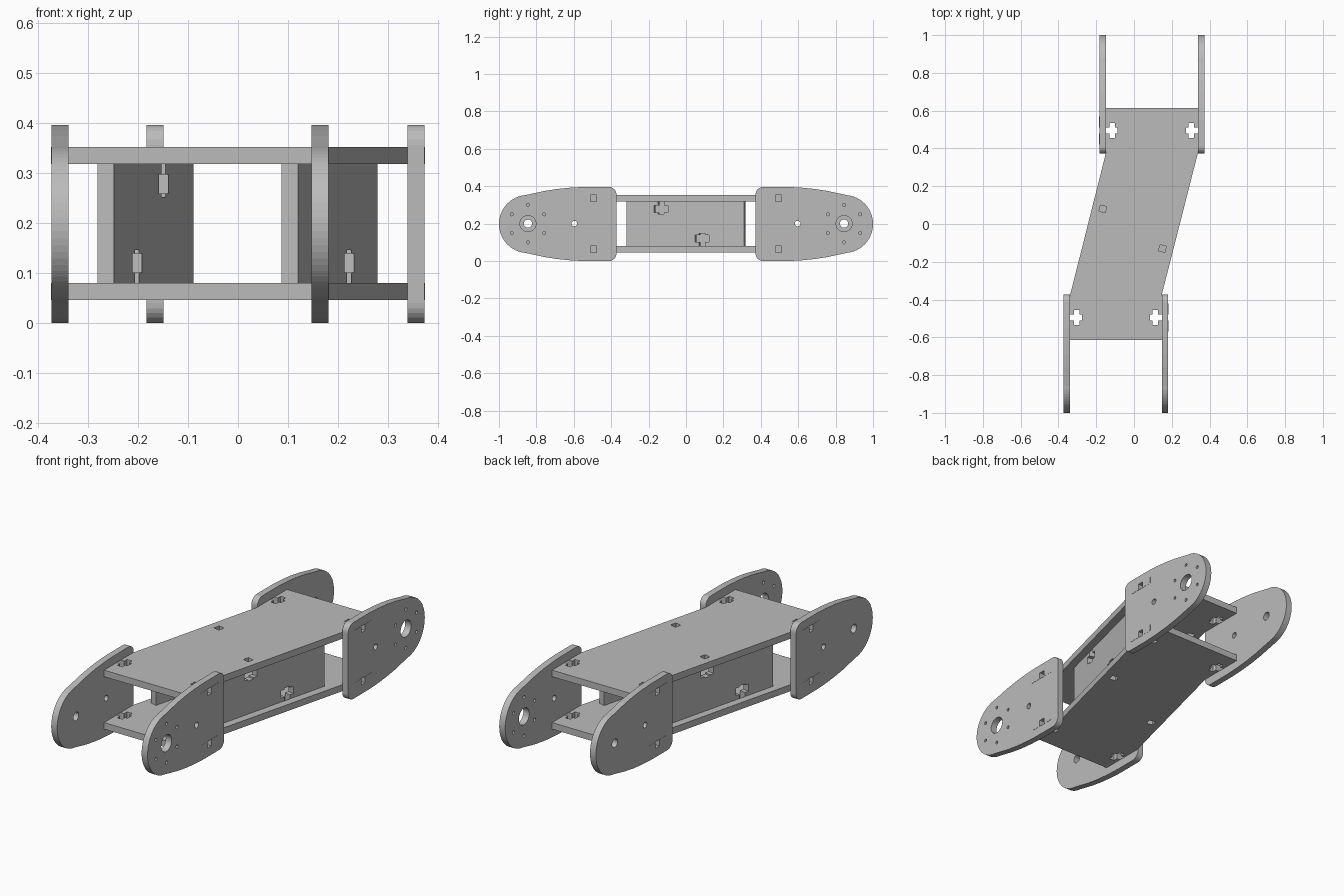
import bpy, bmesh, math
from mathutils import Matrix, Vector

if "Cube" in bpy.data.objects:
    bpy.data.objects.remove(bpy.data.objects["Cube"])

grey = bpy.data.materials.new("plain grey")
grey.use_nodes = True
grey.diffuse_color = (0.5, 0.5, 0.5, 1)
grey.node_tree.nodes["Principled BSDF"].inputs["Base Color"].default_value = (0.5, 0.5, 0.5, 1)

T = 0.034                      # sheet thickness
LEVELS = (0.063, 0.335)        # mid heights of the two decks
LEAN = math.atan(0.252)        # skew of the middle section
SLOT_Y = 0.495


def add_mesh(name, bm):
    bmesh.ops.recalc_face_normals(bm, faces=bm.faces)
    mesh = bpy.data.meshes.new(name)
    bm.to_mesh(mesh)
    bm.free()
    mesh.materials.append(grey)
    obj = bpy.data.objects.new(name, mesh)
    bpy.context.collection.objects.link(obj)
    return obj


def box(name, centre, size, matrix=Matrix()):
    bm = bmesh.new()
    place = matrix @ Matrix.Translation(centre) @ Matrix.Diagonal((*size, 1))
    bmesh.ops.create_cube(bm, size=1, matrix=place)
    return add_mesh(name, bm)


def slab(name, outline, offset):
    """Extrude a closed outline of 3D points along an offset."""
    bm = bmesh.new()
    face = bm.faces.new([bm.verts.new(p) for p in outline])
    new = bmesh.ops.extrude_face_region(bm, geom=[face])["geom"]
    bmesh.ops.translate(bm, vec=offset, verts=[v for v in new if isinstance(v, bmesh.types.BMVert)])
    return add_mesh(name, bm)


def rod(x, y, z, radius):
    bm = bmesh.new()
    place = Matrix.Translation((x, y, z)) @ Matrix.Rotation(math.pi / 2, 4, "Y")
    bmesh.ops.create_cone(bm, cap_ends=True, segments=32, radius1=radius, radius2=radius,
                          depth=0.1, matrix=place)
    return add_mesh("hole_cutter", bm)


def cut(obj, cutters):
    for cutter in cutters:
        cutter.hide_render = True
        mod = obj.modifiers.new("cut", "BOOLEAN")
        mod.operation, mod.solver, mod.object = "DIFFERENCE", "EXACT", cutter
    bpy.context.view_layer.update()
    done = bpy.data.meshes.new_from_object(obj.evaluated_get(bpy.context.evaluated_depsgraph_get()))
    obj.modifiers.clear()
    obj.data = done
    for cutter in cutters:
        bpy.data.objects.remove(cutter)


def arc(cy, cz, r, start, end, steps):
    angles = [math.radians(start + (end - start) * i / steps) for i in range(steps + 1)]
    return [(cy + r * math.cos(a), cz + r * math.sin(a)) for a in angles]


# Side plate outline: rounded inner corners, tapering to a round outer end
upper = [(0.55, 0.198), (0.62, 0.194), (0.69, 0.187), (0.76, 0.176), (0.81, 0.165)]
top_half = arc(0.412, 0.158, 0.04, 180, 90, 6) + upper + arc(0.845, 0, 0.155, 85, 0, 16)
profile = top_half + [(y, -z) for y, z in reversed(top_half[:-1])]

# Four side plates: (end direction, inner face x, outward direction)
joints = [(-1, -0.338, -1), (-1, 0.147, 1), (1, -0.149, -1), (1, 0.338, 1)]
for end, x, out in joints:
    name = ("back" if end > 0 else "front") + ("_left" if out > 0 else "_right")
    plate = slab(name + "_side_plate", [(x, end * y, 0.198 + z) for y, z in profile], (out * T, 0, 0))
    mid = x + out * T / 2
    holes = [rod(mid, end * 0.597, 0.2, 0.015),
             rod(mid, end * 0.845, 0.2, 0.043 if out > 0 else 0.022)]
    if out > 0:
        for i in range(6):
            a = math.radians(30 + 60 * i)
            holes.append(rod(mid, end * 0.845 + 0.1 * math.cos(a), 0.2 + 0.1 * math.sin(a), 0.008))
    for z in LEVELS:
        holes.append(box("bolt_cutter", (mid, end * SLOT_Y, z), (0.1, 0.033, T)))
    cut(plate, holes)
    # Deck tabs reaching through the side plate, either side of each bolt hole
    for z in LEVELS:
        for side in (-1, 1):
            box(name + "_tab", (x + out * (T + 0.001) / 2, end * SLOT_Y + side * 0.046, z),
                (T + 0.001, 0.058, T))


def wall_frame(x):
    return Matrix.Translation((x, 0, 0)) @ Matrix.Rotation(-LEAN, 4, "Z")


# Walls: (name, x, slot position on the lower edge, slot position on the upper edge)
walls = [("right_wall", -0.185, -0.13, 0.08), ("left_wall", 0.183, 0.09, -0.13)]

# Upper and lower decks with bolt-and-nut slots
corner = [(-0.338, -0.615), (0.147, -0.615), (0.147, -0.375)]
outline = corner + [(0.338, 0.375), (0.338, 0.615), (-0.149, 0.615), (-0.149, 0.375), (-0.338, -0.375)]
for level, z in enumerate(LEVELS):
    deck = slab(("lower", "upper")[level] + "_deck", [(x, y, z - T / 2) for x, y in outline], (0, 0, T))
    slots = []
    for end, x, out in joints:
        slots.append(box("bolt_cutter", (x - out * 0.02, end * SLOT_Y, z), (0.084, 0.033, 0.1)))
        slots.append(box("nut_cutter", (x - out * 0.034, end * SLOT_Y, z), (0.029, 0.08, 0.1)))
    for name, x, *spots in walls:
        along = spots[level] / math.cos(LEAN)
        slots.append(box("bolt_cutter", (0, along, z), (T, 0.033, 0.1), wall_frame(x)))
    cut(deck, slots)

# Slanted walls between the decks, slotted at the same spots
LOW, HIGH = LEVELS[0] + T / 2, LEVELS[1] - T / 2
for name, x, *spots in walls:
    frame = wall_frame(x)
    wall = box(name, (0, 0, (LOW + HIGH) / 2), (T, 0.65, HIGH - LOW), frame)
    slots = []
    for edge, up, spot in zip((LOW, HIGH), (1, -1), spots):
        along = spot / math.cos(LEAN)
        slots.append(box("bolt_cutter", (0, along, edge + up * 0.023), (0.1, 0.033, 0.086), frame))
        slots.append(box("nut_cutter", (0, along, edge + up * 0.04), (0.1, 0.076, 0.038), frame))
    cut(wall, slots)
